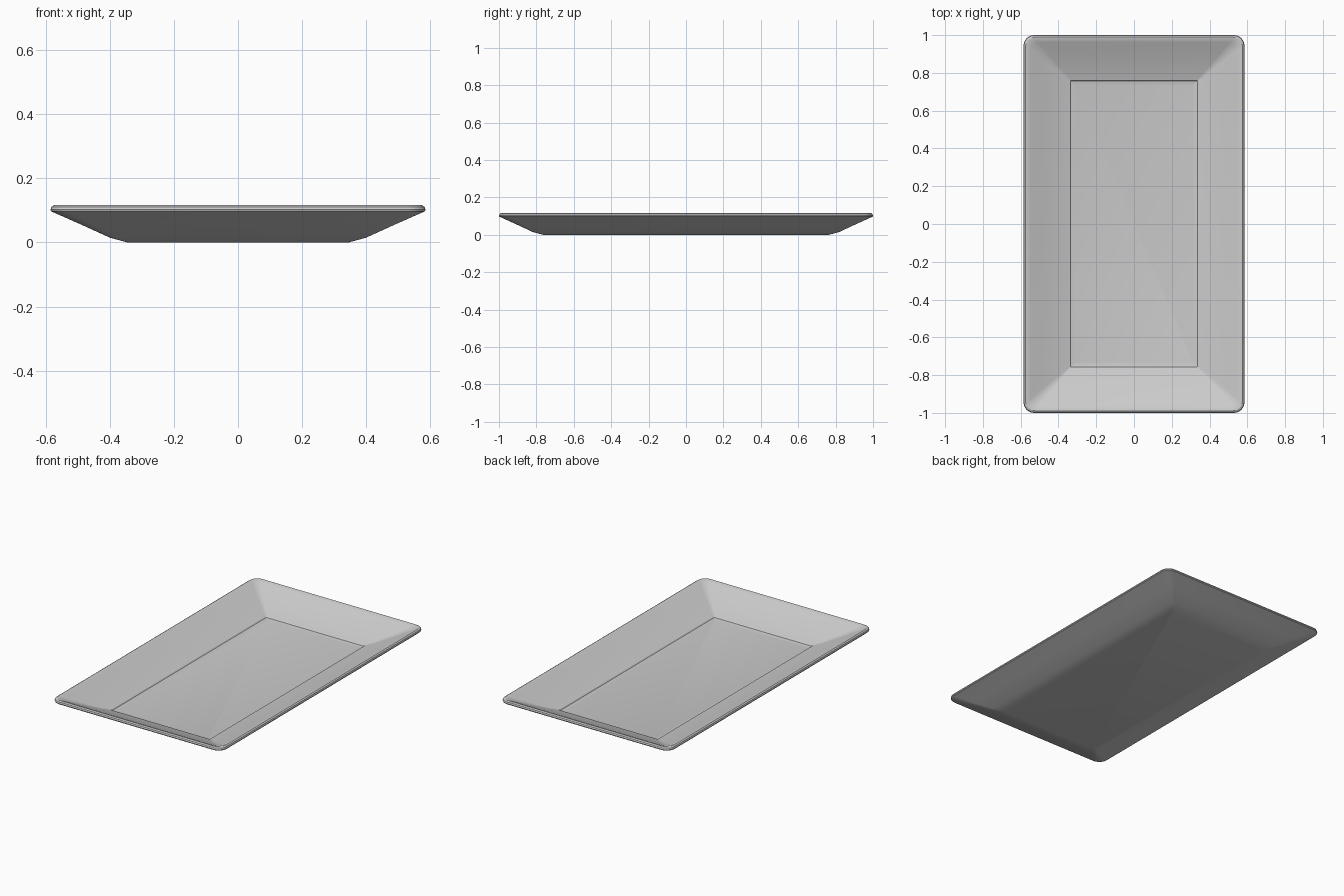
import bpy, bmesh, math

if "Cube" in bpy.data.objects:
    bpy.data.objects.remove(bpy.data.objects["Cube"])

# Cross-section rings: half width, half length, height, corner radius
PROFILE = [
    (0.345, 0.765, 0.000, 0.012),   # underside
    (0.400, 0.820, 0.015, 0.020),
    (0.490, 0.908, 0.056, 0.035),
    (0.583, 0.998, 0.097, 0.055),   # outer rim
    (0.585, 1.000, 0.102, 0.056),
    (0.582, 0.997, 0.111, 0.054),
    (0.574, 0.989, 0.116, 0.050),
    (0.563, 0.978, 0.115, 0.045),   # inner lip
    (0.545, 0.962, 0.107, 0.040),
    (0.480, 0.898, 0.077, 0.030),   # inner slope
    (0.395, 0.815, 0.040, 0.015),
    (0.340, 0.762, 0.023, 0.005),
    (0.335, 0.757, 0.017, 0.004),   # step to the floor
    (0.315, 0.737, 0.013, 0.003),
]
STEPS = 6


def rounded_ring(bm, hx, hy, z, r):
    ring = []
    for k, (sx, sy) in enumerate([(1, 1), (-1, 1), (-1, -1), (1, -1)]):
        for i in range(STEPS + 1):
            a = math.pi / 2 * (k + i / STEPS)
            ring.append(bm.verts.new((sx * (hx - r) + r * math.cos(a),
                                      sy * (hy - r) + r * math.sin(a), z)))
    return ring


# Tray lofted through the rings, closed by underside and floor
bm = bmesh.new()
rings = [rounded_ring(bm, *p) for p in PROFILE]
for lower, upper in zip(rings, rings[1:]):
    n = len(lower)
    for i in range(n):
        j = (i + 1) % n
        bm.faces.new((lower[i], lower[j], upper[j], upper[i]))
bm.faces.new(rings[0][::-1])
bm.faces.new(rings[-1])
bmesh.ops.recalc_face_normals(bm, faces=bm.faces)

mesh = bpy.data.meshes.new("serving_tray")
bm.to_mesh(mesh)
bm.free()
tray = bpy.data.objects.new("serving_tray", mesh)
bpy.context.collection.objects.link(tray)
bpy.context.view_layer.objects.active = tray
tray.select_set(True)
bpy.ops.object.shade_smooth_by_angle(angle=math.radians(28))
